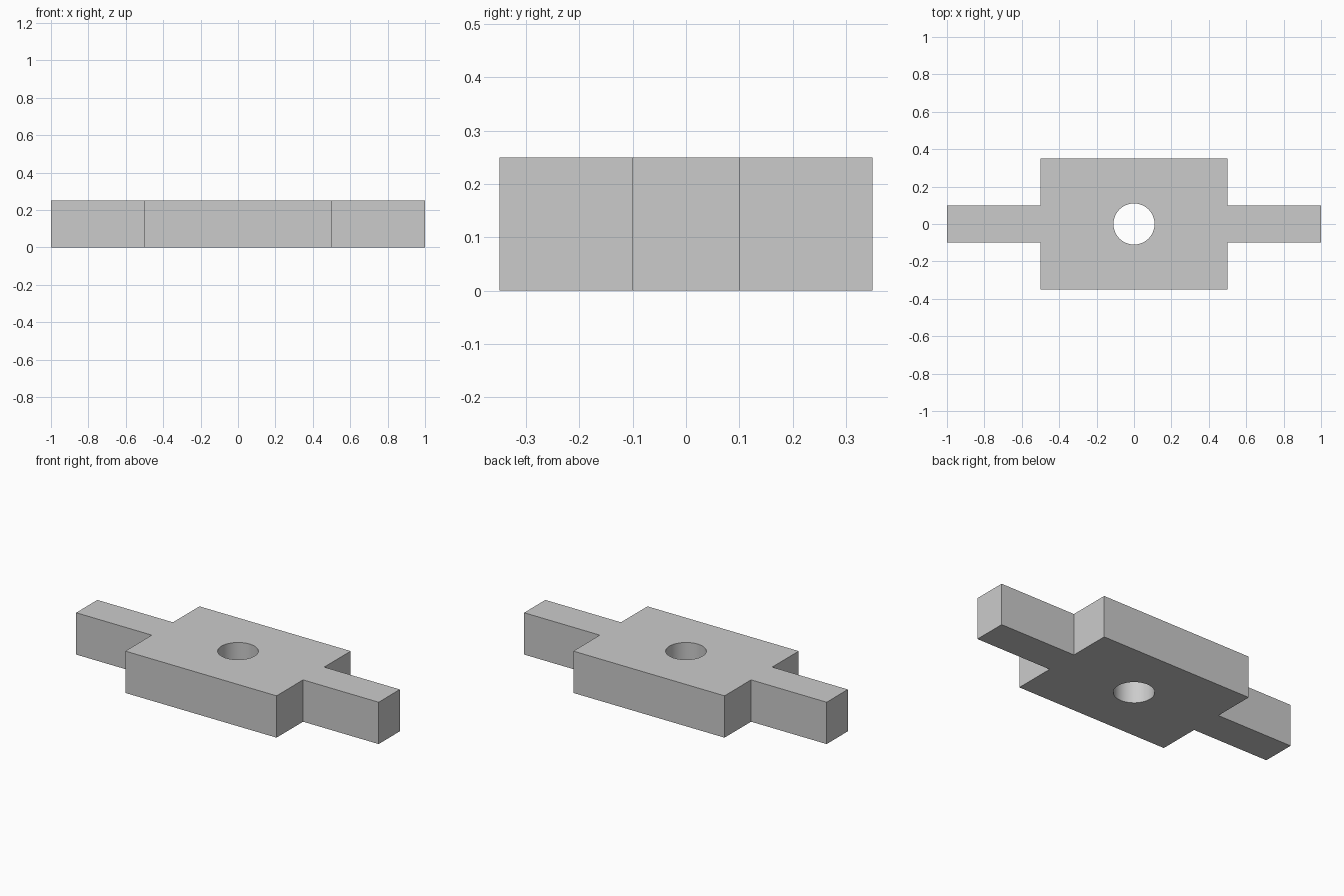
import bpy
import bmesh
import math

old = bpy.data.objects.get("Cube")
if old:
    bpy.data.objects.remove(old, do_unlink=True)

HEIGHT = 0.25
BODY_X, BODY_Y = 0.5, 0.35
ARM_X, ARM_Y = 1.0, 0.1
HOLE_RADIUS = 0.11

grey = bpy.data.materials.new("light grey")
grey.use_nodes = True
colour = (0.6, 0.6, 0.6, 1)
grey.diffuse_color = colour
grey.node_tree.nodes["Principled BSDF"].inputs["Base Color"].default_value = colour


def extruded(name, outline, bottom, top):
    """Make a solid by raising a flat outline from bottom to top."""
    bm = bmesh.new()
    face = bm.faces.new([bm.verts.new((x, y, bottom)) for x, y in outline])
    raised = bmesh.ops.extrude_face_region(bm, geom=[face])["geom"]
    verts = [g for g in raised if isinstance(g, bmesh.types.BMVert)]
    bmesh.ops.translate(bm, verts=verts, vec=(0, 0, top - bottom))
    bmesh.ops.recalc_face_normals(bm, faces=bm.faces)
    mesh = bpy.data.meshes.new(name)
    bm.to_mesh(mesh)
    bm.free()
    mesh.materials.append(grey)
    obj = bpy.data.objects.new(name, mesh)
    bpy.context.collection.objects.link(obj)
    return obj


# Plate with an arm on each side: one quarter outline mirrored around
quarter = [(ARM_X, ARM_Y), (BODY_X, ARM_Y), (BODY_X, BODY_Y)]
upper = quarter + [(-x, y) for x, y in reversed(quarter)]
plate = extruded("plate_with_arms", upper + [(-x, -y) for x, y in upper], 0, HEIGHT)

# Round through hole
SIDES = 64
circle = [(HOLE_RADIUS * math.cos(math.tau * i / SIDES),
           HOLE_RADIUS * math.sin(math.tau * i / SIDES)) for i in range(SIDES)]
cutter = extruded("hole_cutter", circle, -0.1, HEIGHT + 0.1)
cutter.hide_render = True

hole = plate.modifiers.new("hole", 'BOOLEAN')
hole.operation = 'DIFFERENCE'
hole.solver = 'EXACT'
hole.object = cutter

bpy.ops.object.select_all(action='DESELECT')
plate.select_set(True)
bpy.context.view_layer.objects.active = plate
bpy.ops.object.modifier_apply(modifier=hole.name)
bpy.data.objects.remove(cutter, do_unlink=True)
bpy.ops.object.shade_smooth_by_angle(angle=math.radians(30))
